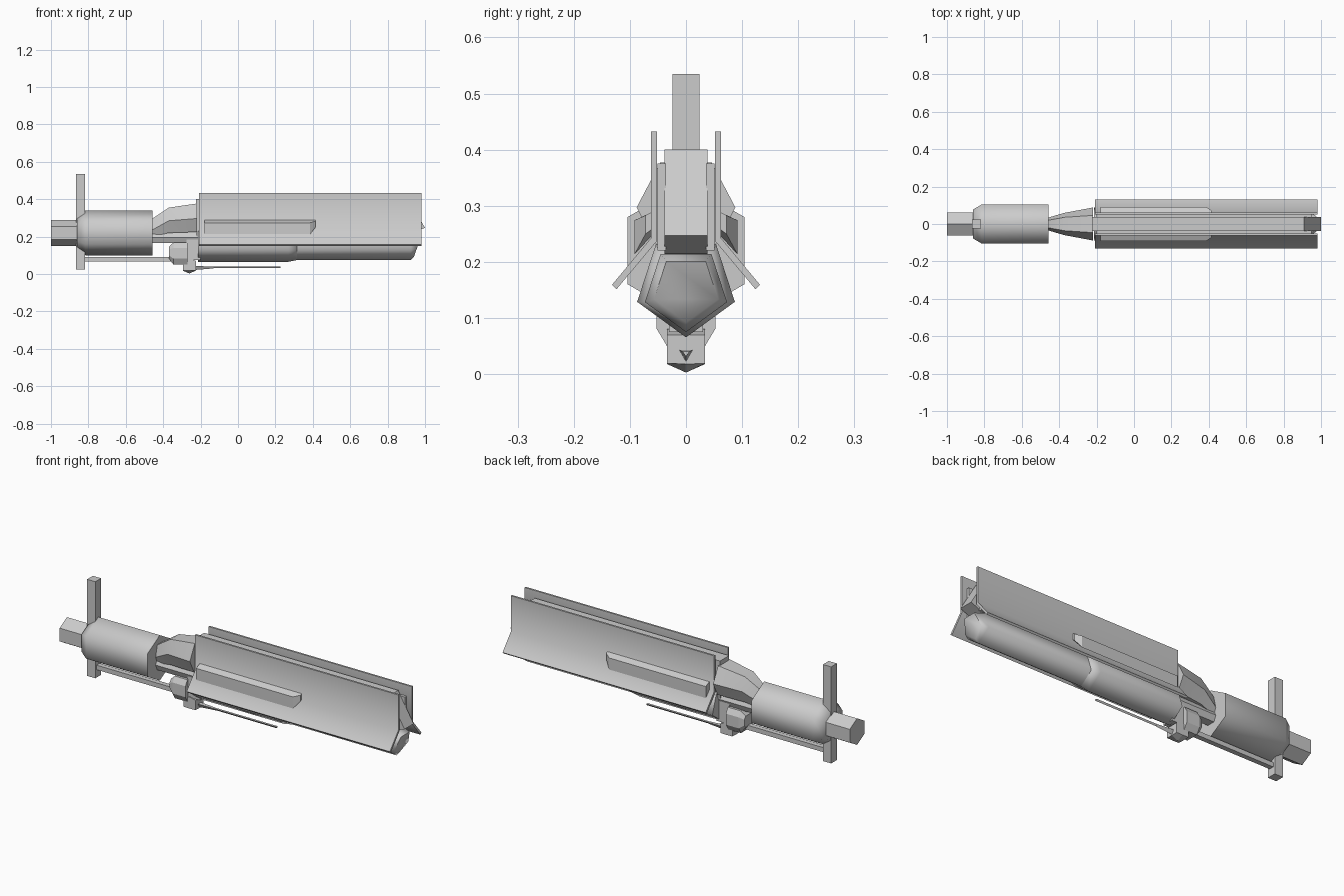
import bpy, bmesh
from math import pi, sin, cos, radians

if "Cube" in bpy.data.objects:
    bpy.data.objects.remove(bpy.data.objects["Cube"])


def loft(name, sections, smooth=None):
    """Skin a list of (x, [(y, z), ...]) or [(x, y, z), ...] rings and cap the ends."""
    bm = bmesh.new()
    rings = []
    for s in sections:
        pts = [(s[0], y, z) for y, z in s[1]] if isinstance(s, tuple) else s
        rings.append([bm.verts.new(p) for p in pts])
    n = len(rings[0])
    for a, b in zip(rings, rings[1:]):
        for i in range(n):
            j = (i + 1) % n
            bm.faces.new((a[i], a[j], b[j], b[i]))
    bm.faces.new(rings[0])
    bm.faces.new(rings[-1])
    bmesh.ops.recalc_face_normals(bm, faces=bm.faces)
    me = bpy.data.meshes.new(name)
    bm.to_mesh(me)
    bm.free()
    ob = bpy.data.objects.new(name, me)
    bpy.context.collection.objects.link(ob)
    if smooth:
        me.shade_smooth()
        me.set_sharp_from_angle(angle=radians(smooth))
    return ob


def ngon(n, r, cz):
    """Regular polygon with one corner pointing straight down."""
    return [(r * sin(2 * pi * i / n), cz - r * cos(2 * pi * i / n)) for i in range(n)]


def sym(half):
    """Close a half profile (y > 0) with its mirror image."""
    return half + [(-y, z) for y, z in reversed(half)]


def box(name, x0, x1, hy, z0, z1):
    p = sym([(hy, z0), (hy, z1)])
    return loft(name, [(x0, p), (x1, p)])


def mirrored(ob):
    m = ob.modifiers.new("mirror", 'MIRROR')
    m.use_axis = (False, True, False)
    return ob


# Rear engine, hexagonal barrel and vertical fin
loft("engine_nozzle", [(-1.0, ngon(6, 0.07, 0.22)), (-0.8, ngon(6, 0.07, 0.22))])
loft("engine_barrel", [(-0.86, ngon(6, 0.09, 0.22)), (-0.815, ngon(6, 0.12, 0.22)),
                       (-0.457, ngon(6, 0.12, 0.22))], 70)
box("tail_fin", -0.865, -0.817, 0.024, 0.025, 0.535)

# Neck joining barrel and forward hull
loft("neck", [(-0.46, sym([(0.02, 0.20), (0.034, 0.235), (0.02, 0.295)])),
              (-0.37, sym([(0.035, 0.22), (0.06, 0.285), (0.036, 0.355)])),
              (-0.22, sym([(0.05, 0.225), (0.088, 0.297), (0.046, 0.377)]))], 35)
beam = sym([(0.022, 0.165), (0.035, 0.195), (0.022, 0.222)])
loft("neck_beam", [(-0.46, beam), (-0.2, beam)])

# Central spine with wedge-shaped bow
w = 0.038
loft("spine", [[(x, y, z) for x, z in
                [(-0.225, 0.2), (-0.225, 0.4), (0.91, 0.4), (1.0, 0.247), (0.92, 0.215)]]
               for y in (-w, w)])
inner = [(0.036, 0.22), (0.036, 0.375), (0.051, 0.375), (0.051, 0.22)]
mirrored(loft("inner_plate", [(-0.2, inner), (0.95, inner)]))

# Tall outer plates flaring outward at the bottom
plate = [(0.052, 0.432), (0.062, 0.432), (0.062, 0.243),
         (0.132, 0.159), (0.124, 0.151), (0.052, 0.237)]
mirrored(loft("side_plate", [(-0.208, plate), (0.98, plate)], 50))

# Side pods with chamfered front end
pod = [(0.058, 0.29), (0.092, 0.274), (0.092, 0.213), (0.058, 0.25)]
pod_tip = [(0.058, 0.29), (0.072, 0.283), (0.072, 0.25), (0.058, 0.26)]
mirrored(loft("side_pod", [(-0.18, pod), (0.385, pod), (0.415, pod_tip)]))

# Pentagonal lower hull: outer sleeve and long tube with slanted nose
loft("hull_sleeve", [(-0.215, ngon(5, 0.0915, 0.157)), (0.27, ngon(5, 0.0915, 0.157)),
                     (0.315, ngon(5, 0.077, 0.152))], 75)
nose = [(0.94 + (z - 0.09) * 0.35, y, z) for y, z in ngon(5, 0.06, 0.152)]
loft("hull_tube", [(-0.2, ngon(5, 0.077, 0.152)), (0.925, ngon(5, 0.077, 0.152)), nose], 75)

# Underslung rod, joint block and turret
box("lower_rod", -0.83, -0.34, 0.013, 0.066, 0.09)
loft("joint_block", [(-0.37, sym([(0.03, 0.085), (0.042, 0.10), (0.042, 0.13), (0.03, 0.145)])),
                     (-0.345, sym([(0.034, 0.05), (0.053, 0.082), (0.053, 0.14), (0.036, 0.168)])),
                     (-0.27, sym([(0.034, 0.05), (0.053, 0.082), (0.053, 0.14), (0.036, 0.168)]))])
box("joint_web", -0.275, -0.2, 0.03, 0.075, 0.2)
turret = sym([(0.0005, 0.003), (0.034, 0.018), (0.034, 0.08)])
tail = sym([(0.0005, 0.018), (0.034, 0.019), (0.034, 0.07)])
loft("turret", [(-0.295, tail), (-0.26, turret), (-0.225, tail)])

# Triangular gun barrel with thick breech
loft("gun_breech", [(-0.23, [(-0.012, 0.043), (0.012, 0.043), (0, 0.022)]),
                    (-0.13, [(-0.006, 0.04), (0.006, 0.04), (0, 0.03)])])
gun = [(-0.006, 0.04), (0.006, 0.04), (0, 0.031)]
loft("gun_barrel", [(-0.14, gun), (0.228, gun)])
